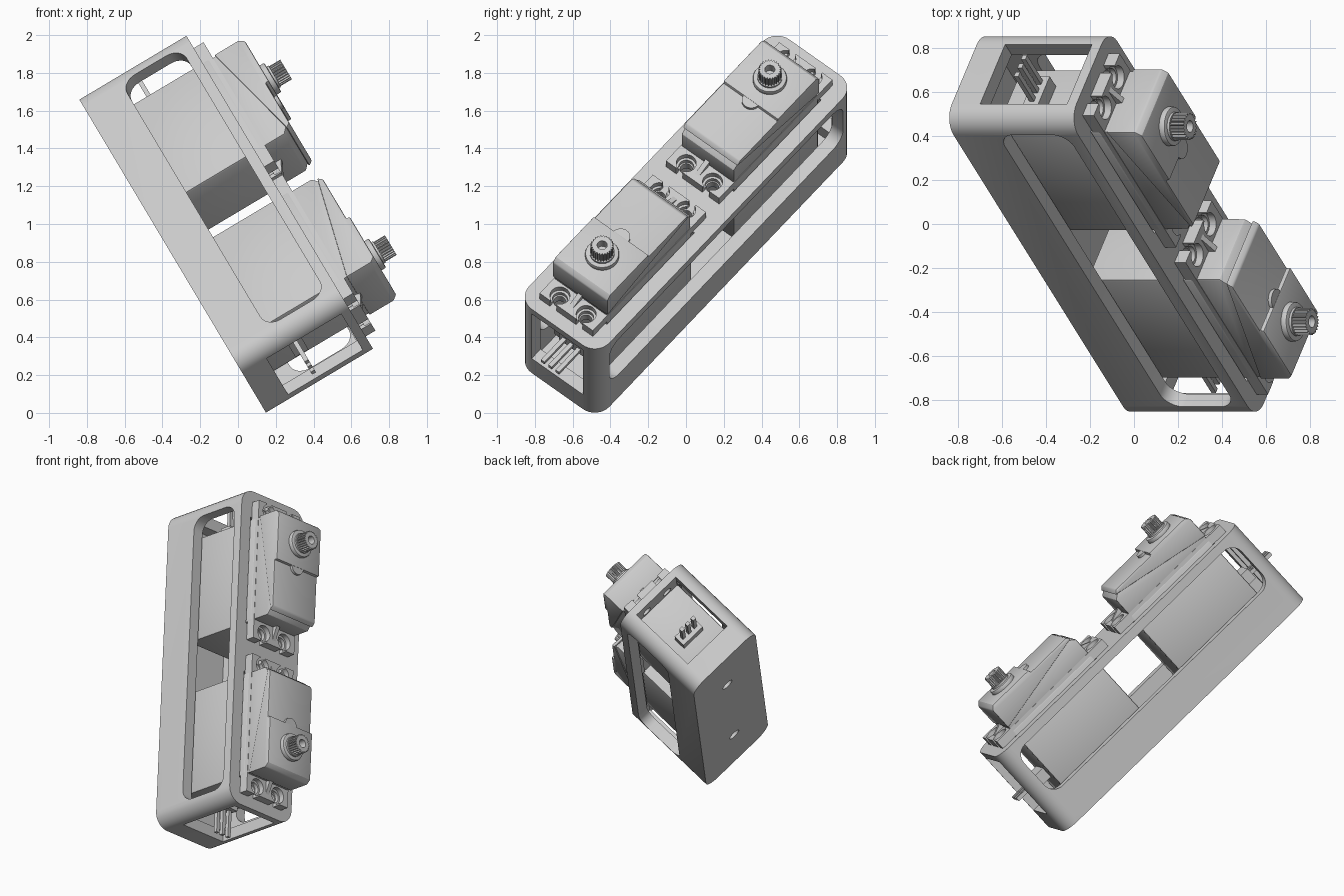
import bpy, bmesh, math
from mathutils import Matrix, Vector

old = bpy.data.objects.get("Cube")
if old:
    bpy.data.objects.remove(old, do_unlink=True)

grey = bpy.data.materials.new("plain grey")
grey.use_nodes = True
grey.diffuse_color = (0.6, 0.6, 0.6, 1)
grey.node_tree.nodes["Principled BSDF"].inputs["Base Color"].default_value = (0.6, 0.6, 0.6, 1)


def prism(name, pts, axis, lo, hi):
    """Extrude a 2D outline along one axis."""
    place = {"x": lambda a, b, h: (h, a, b),
             "y": lambda a, b, h: (a, h, b),
             "z": lambda a, b, h: (a, b, h)}[axis]
    bm = bmesh.new()
    face = bm.faces.new([bm.verts.new(place(a, b, lo)) for a, b in pts])
    top = bmesh.ops.extrude_face_region(bm, geom=[face])
    verts = [v for v in top["geom"] if isinstance(v, bmesh.types.BMVert)]
    bmesh.ops.translate(bm, verts=verts, vec=Vector(place(0, 0, hi - lo)))
    bmesh.ops.recalc_face_normals(bm, faces=bm.faces)
    mesh = bpy.data.meshes.new(name)
    bm.to_mesh(mesh)
    bm.free()
    mesh.materials.append(grey)
    ob = bpy.data.objects.new(name, mesh)
    bpy.context.collection.objects.link(ob)
    return ob


def rounded(x0, x1, y0, y1, r, n=8):
    pts = []
    for i, (cx, cy) in enumerate([(x1 - r, y1 - r), (x0 + r, y1 - r),
                                  (x0 + r, y0 + r), (x1 - r, y0 + r)]):
        for k in range(n + 1):
            a = math.pi / 2 * (i + k / n)
            pts.append((cx + r * math.cos(a), cy + r * math.sin(a)))
    return pts


def circle(x, y, r, n=32):
    return [(x + r * math.cos(2 * math.pi * k / n),
             y + r * math.sin(2 * math.pi * k / n)) for k in range(n)]


def box(name, x0, x1, y0, y1, z0, z1):
    return prism(name, [(x0, y0), (x1, y0), (x1, y1), (x0, y1)], "z", z0, z1)


def activate(ob):
    bpy.ops.object.select_all(action="DESELECT")
    ob.select_set(True)
    bpy.context.view_layer.objects.active = ob


def cut(ob, *cutters):
    for c in cutters:
        c.hide_render = True
        mod = ob.modifiers.new("cut", "BOOLEAN")
        mod.operation, mod.solver, mod.object = "DIFFERENCE", "EXACT", c
        activate(ob)
        bpy.ops.object.modifier_apply(modifier=mod.name)
        bpy.data.objects.remove(c, do_unlink=True)


def bevel(ob, width, segments=2):
    mod = ob.modifiers.new("soft edges", "BEVEL")
    mod.width, mod.segments, mod.limit_method = width, segments, "ANGLE"
    activate(ob)
    bpy.ops.object.modifier_apply(modifier=mod.name)


# Frame: rounded block, hollow, with windows on sides and ends
HL, HW, D = 1.075, 0.275, 0.66
frame = prism("frame", rounded(-HL, HL, -HW, HW, 0.1), "z", 0, D)
cut(frame,
    box("cavity", -1.0, 1.0, -0.2, 0.2, 0.06, 0.605),
    prism("side_windows", rounded(-0.975, 0.975, 0.235, 0.6, 0.085), "y", -0.5, 0.5),
    box("end_windows", -1.3, 1.3, -0.175, 0.175, 0.15, 0.61))
for s in (-1, 1):
    a, b = sorted((s * 0.165, s * 0.895))
    cut(frame,
        box("servo_opening", a, b, -0.192, 0.192, 0.5, 0.8),
        prism("back_hole", circle(s * 0.55, 0, 0.04), "z", -0.1, 0.2))
    for x in (0.112, 0.945):
        for y in (-0.09, 0.09):
            cut(frame, prism("plate_hole", circle(s * x, y, 0.033, 20), "z", 0.5, 0.8))

# Servo: body, lugs, cover, output shaft and plug
body = box("servo_body", 0.176, 0.883, -0.185, 0.185, 0.14, 0.7)
bevel(body, 0.012)

lugs = box("mounting_lugs", 0.055, 1.0, -0.182, 0.182, D, 0.72)
for x, end in ((0.112, 0.0), (0.943, 1.1)):
    for y in (-0.09, 0.09):
        a, b = sorted((x, end))
        cut(lugs,
            prism("lug_recess", circle(x, y, 0.053), "z", 0.685, 0.8),
            prism("lug_hole", circle(x, y, 0.04), "z", 0.6, 0.8),
            box("lug_slot", a, b, y - 0.022, y + 0.022, 0.6, 0.8))

ribs = [prism("lug_rib", [(x0, 0.71), (x1, 0.71), (x1, 0.755)], "y", -0.014, 0.014)
        for x0, x1 in ((0.065, 0.18), (0.99, 0.88))]

core = prism("upper_case", [(0.18, 0.69), (0.88, 0.69), (0.88, 0.88),
                            (0.235, 0.88), (0.18, 0.84)], "y", -0.18, 0.18)
bevel(core, 0.008)

cover = prism("gear_cover", [(0.885, 0.735), (0.885, 0.885), (0.86, 0.912), (0.54, 0.912),
                             (0.54, 0.892), (0.225, 0.892), (0.2, 0.868)],
              "y", -0.188, 0.188)
bevel(cover, 0.007)
boss = prism("cover_boss", circle(0.545, 0, 0.05), "z", 0.85, 0.909)

collar = prism("shaft_collar", circle(0.7, 0, 0.09), "z", 0.9, 0.94)
bevel(collar, 0.008)
neck = prism("shaft_neck", circle(0.7, 0, 0.066), "z", 0.93, 0.952)

TEETH = 24
spline = []
for k in range(TEETH * 4):
    r = 0.061 if k % 4 < 2 else 0.053
    a = 2 * math.pi * k / (TEETH * 4)
    spline.append((0.7 + r * math.cos(a), r * math.sin(a)))
shaft = prism("output_shaft", spline, "z", 0.95, 1.022)
cut(shaft, prism("shaft_bore", circle(0.7, 0, 0.027, 24), "z", 0.965, 1.1))

plug = box("plug_block", 0.87, 0.955, -0.085, 0.085, 0.285, 0.365)
pins = [box("plug_pin", 0.9, 1.135, y - 0.012, y + 0.012, 0.313, 0.337)
        for y in (-0.05, 0, 0.05)]

servo = [body, lugs, core, cover, boss, collar, neck, shaft, plug] + ribs + pins
for ob in [frame] + servo:
    activate(ob)
    bpy.ops.object.shade_smooth_by_angle(angle=math.radians(25))

# Tilted pose: length, width and shaft axes of the assembly
t, p = math.radians(30.8), math.radians(39.35)
c, s = math.cos(p), math.sin(p)
c, s = s, c
length = Vector((-s * math.sin(t), c, s * math.cos(t)))
shaft_dir = Vector((math.cos(t), 0, math.sin(t)))
width = shaft_dir.cross(length)
pose = Matrix((length, width, shaft_dir)).transposed().to_4x4()
pose.translation = (-0.346, 0, 0.83)

# Second servo is the first turned half round
turn = Matrix.Rotation(math.pi, 4, "Z")
for ob in servo:
    twin = ob.copy()
    twin.name = "lower_" + ob.name
    bpy.context.collection.objects.link(twin)
    twin.matrix_world = pose @ turn
    ob.name = "upper_" + ob.name
    ob.matrix_world = pose
frame.matrix_world = pose
